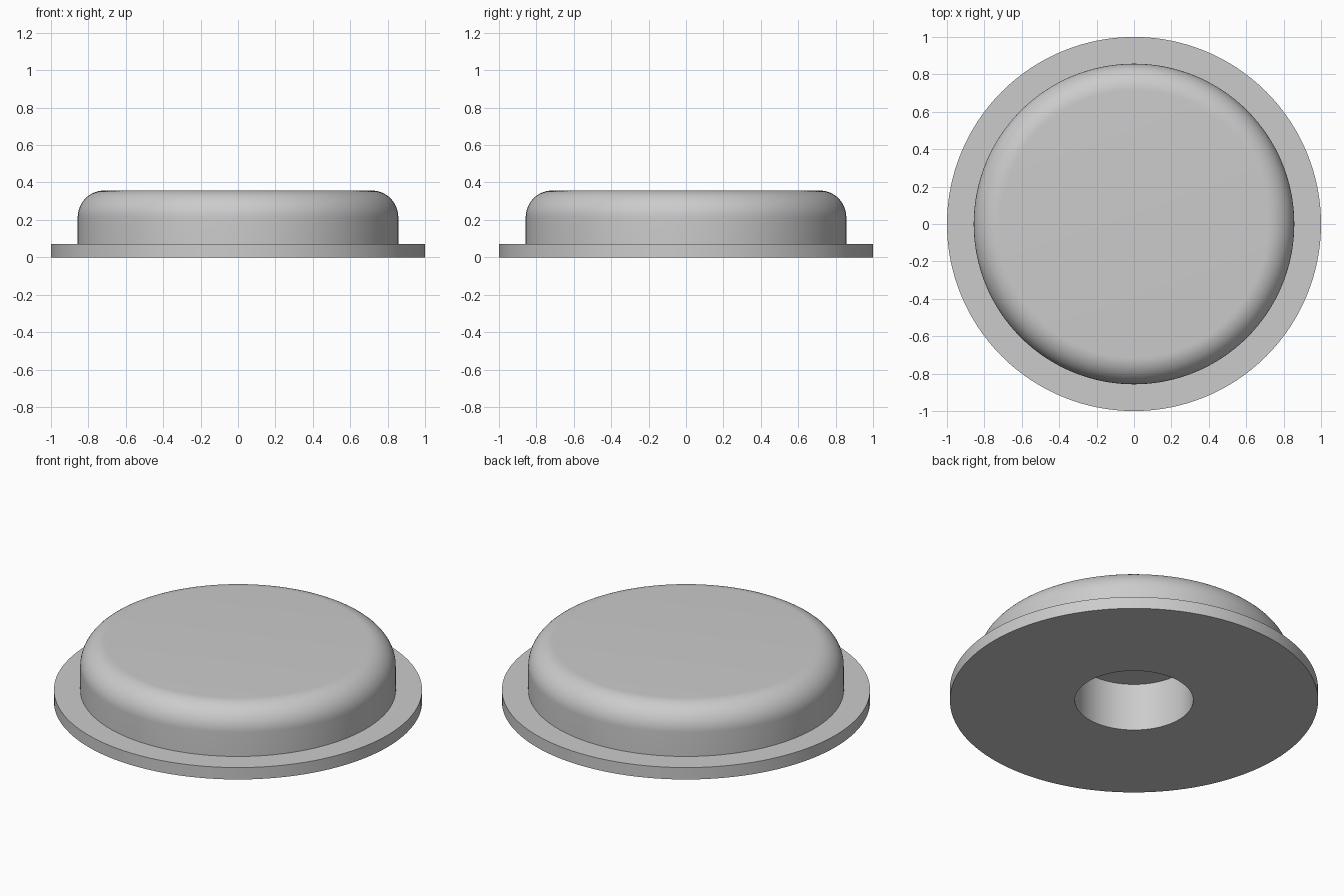
import bpy, bmesh, math

cube = bpy.data.objects.get("Cube")
if cube:
    bpy.data.objects.remove(cube, do_unlink=True)

SEGMENTS = 128
UNIT = 1 / 14
flange_radius, flange_height = 1.0, UNIT
cap_radius, cap_height = 12 * UNIT, 5 * UNIT
fillet = 2 * UNIT
bore_radius, bore_depth = 4.5 * UNIT, 4 * UNIT

# Plain grey material
grey = bpy.data.materials.new("plain_grey")
grey.use_nodes = True
colour = (0.6, 0.6, 0.6, 1)
grey.diffuse_color = colour
grey.node_tree.nodes["Principled BSDF"].inputs["Base Color"].default_value = colour

# Half section: blind bore, underside, flange, wall, rounded shoulder, top
profile = [(0, bore_depth), (bore_radius, bore_depth), (bore_radius, 0),
           (flange_radius, 0), (flange_radius, flange_height),
           (cap_radius, flange_height)]
for i in range(17):
    a = math.pi / 2 * i / 16
    profile.append((cap_radius - fillet + fillet * math.cos(a),
                    cap_height - fillet + fillet * math.sin(a)))
profile.append((0, cap_height))

# Revolve the section around the vertical axis
bm = bmesh.new()
verts = [bm.verts.new((r, 0, z)) for r, z in profile]
edges = [bm.edges.new(pair) for pair in zip(verts, verts[1:])]
bmesh.ops.spin(bm, geom=verts + edges, cent=(0, 0, 0), axis=(0, 0, 1),
               angle=math.tau, steps=SEGMENTS, use_duplicate=False)
bmesh.ops.remove_doubles(bm, verts=bm.verts, dist=0.0001)
bmesh.ops.recalc_face_normals(bm, faces=bm.faces)
mesh = bpy.data.meshes.new("flanged_cap")
bm.to_mesh(mesh)
bm.free()
mesh.materials.append(grey)

cap = bpy.data.objects.new("flanged_cap", mesh)
bpy.context.collection.objects.link(cap)
bpy.context.view_layer.objects.active = cap
cap.select_set(True)
bpy.ops.object.shade_smooth_by_angle(angle=math.radians(30))
